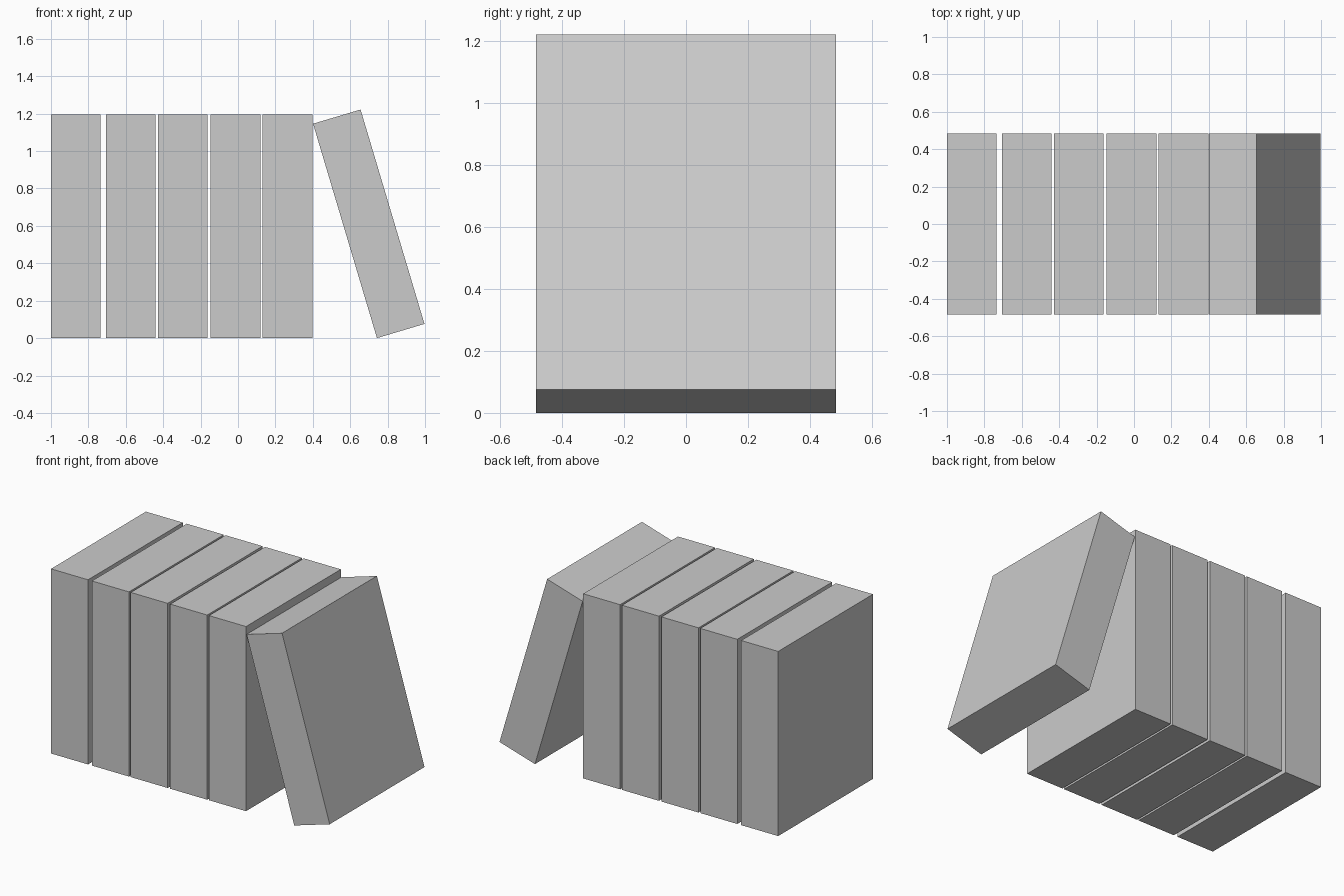
import bpy
import math
from mathutils import Matrix, Vector

cube = bpy.data.objects.get("Cube")
if cube:
    bpy.data.objects.remove(cube, do_unlink=True)

WIDTH, DEPTH, HEIGHT = 0.265, 0.97, 1.196

grey = bpy.data.materials.new("light_grey")
grey.use_nodes = True
colour = (0.6, 0.6, 0.6, 1)
grey.diffuse_color = colour
grey.node_tree.nodes["Principled BSDF"].inputs["Base Color"].default_value = colour


def add_book(name, left_edge, tilt=0.0):
    """Book block whose lower -x edge rests on the ground at left_edge."""
    bpy.ops.mesh.primitive_cube_add(size=1)
    book = bpy.context.object
    book.name = name
    # Origin at the lower -x edge, so a leaning book pivots on it
    book.data.transform(Matrix.Translation(Vector((0.5, 0, 0.5))))
    book.data.transform(Matrix.Diagonal((WIDTH, DEPTH, HEIGHT, 1)))
    book.location.x = left_edge
    book.rotation_euler.y = -tilt
    book.data.materials.append(grey)


# Upright row, with slightly uneven gaps
for i, x in enumerate((-1.0, -0.707, -0.429, -0.146, 0.132)):
    add_book(f"upright_book_{i + 1}", x)

# Last book leaning against the row
add_book("leaning_book", 0.743, math.radians(16.6))
